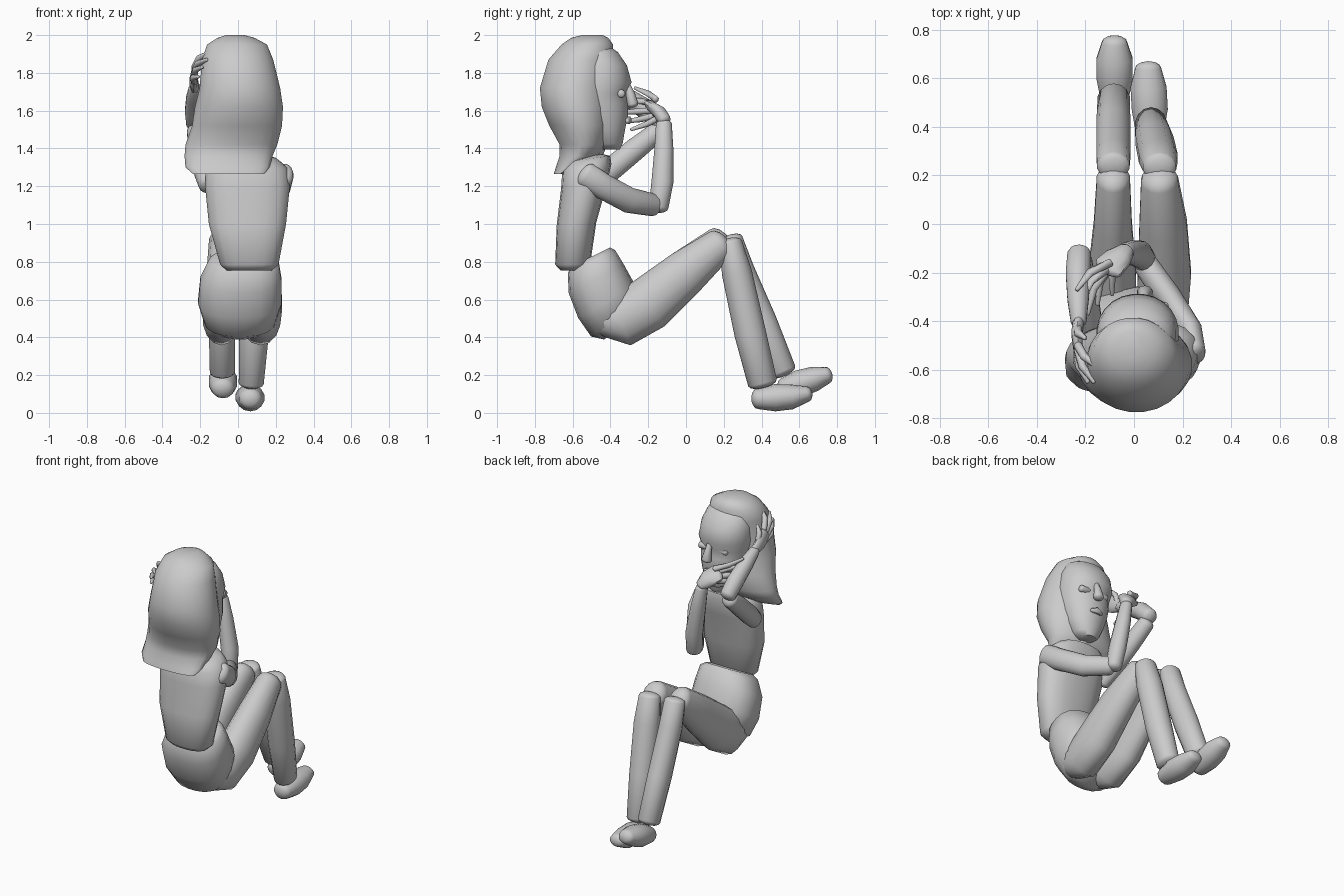
import bpy, bmesh
from math import cos, sin, pi, radians, sqrt
from mathutils import Vector as V


def skin(name, rings, angle=50):
    """Bridge rings of points into a closed, smooth-shaded mesh."""
    bm = bmesh.new()
    vs = [[bm.verts.new(p) for p in r] for r in rings]
    n = len(vs[0])
    for a, b in zip(vs, vs[1:]):
        for i in range(n):
            j = (i + 1) % n
            bm.faces.new((a[i], a[j], b[j], b[i]))
    bm.faces.new(vs[0][::-1])
    bm.faces.new(vs[-1])
    bmesh.ops.recalc_face_normals(bm, faces=bm.faces)
    me = bpy.data.meshes.new(name)
    bm.to_mesh(me)
    bm.free()
    ob = bpy.data.objects.new(name, me)
    bpy.context.collection.objects.link(ob)
    bpy.ops.object.select_all(action='DESELECT')
    ob.select_set(True)
    bpy.context.view_layer.objects.active = ob
    bpy.ops.object.shade_smooth_by_angle(angle=radians(angle))
    return ob


def ring(c, u, v, n, e=2.0):
    """Superellipse ring around c with half-axes u and v."""
    pts = []
    for i in range(n):
        a = 2 * pi * (i + .5) / n
        x, y = cos(a), sin(a)
        k = (abs(x) ** e + abs(y) ** e) ** (-1 / e)
        pts.append(V(c) + u * x * k + v * y * k)
    return pts


def body(name, rows, n=20, e=2.5):
    """Rows: (cx, cy, cz, half width, half depth, tilt in degrees)."""
    skin(name, [ring((x, y, z), V((rx, 0, 0)),
                     V((0, cos(radians(t)), sin(radians(t)))) * ry, n, e)
                for x, y, z, rx, ry, t in rows])


def stack(name, rows, n=24, e=2.3):
    """Rows: (z, cx, half width, y back, y front)."""
    body(name, [(cx, (b + f) / 2, z, rx, (f - b) / 2, 0) for z, cx, rx, b, f in rows], n, e)


def limb(name, pts, n=14, cap=.6):
    """Rounded tube. pts: (x, y, z, half width, half depth)."""
    P = [V(p[:3]) for p in pts]
    rings = []
    for i, p in enumerate(P):
        t = (P[min(i + 1, len(P) - 1)] - P[max(i - 1, 0)]).normalized()
        ref = V((1, 0, 0)) if abs(t.x) < .8 else V((0, 0, 1))
        u = (ref - t * ref.dot(t)).normalized()
        v = t.cross(u)
        a, b = pts[i][3:]
        steps = [(0, 1)]
        h = cap * (a + b) / 2
        if i == 0:
            steps = [(-h * s, sqrt(1 - s * s)) for s in (.98, .8, .45)] + steps
        elif i == len(P) - 1:
            steps += [(h * s, sqrt(1 - s * s)) for s in (.45, .8, .98)]
        for off, k in steps:
            rings.append(ring(p + t * off, u * a * k, v * b * k, n))
    skin(name, rings)


# Torso and pelvis
body("torso", [(.06, -.6, .755, .12, .065, 0), (.06, -.6, .785, .155, .093, 0),
               (.05, -.58, 1.0, .205, .105, 3), (.05, -.54, 1.2, .225, .122, 5),
               (.045, -.525, 1.3, .215, .132, 8), (.035, -.515, 1.345, .17, .115, 8),
               (.03, -.51, 1.36, .1, .07, 8)])
body("pelvis", [(.03, -.505, .825, .15, .115, 26), (.03, -.5, .8, .185, .14, 26),
                (.015, -.475, .71, .215, .165, 27), (.01, -.42, .59, .222, .175, 30),
                (.01, -.38, .49, .19, .15, 35), (.01, -.36, .44, .11, .09, 35)])

# Legs
limb("right_thigh", [(.115, -.42, .5, .09, .1), (.118, -.34, .495, .108, .145),
                     (.125, -.2, .575, .112, .145), (.12, .0, .745, .1, .122),
                     (.105, .18, .89, .078, .088)])
limb("left_thigh", [(-.085, -.42, .5, .085, .1), (-.087, -.34, .495, .1, .145),
                    (-.09, -.2, .575, .1, .145), (-.087, .0, .745, .08, .122),
                    (-.085, .185, .905, .07, .088)])
limb("right_shin", [(.105, .235, .9, .07, .062), (.1, .27, .74, .082, .08),
                    (.085, .34, .42, .08, .084), (.07, .405, .16, .068, .078)], cap=.4)
limb("left_shin", [(-.085, .24, .92, .068, .06), (-.085, .285, .76, .072, .075),
                   (-.085, .4, .48, .072, .082), (-.083, .51, .22, .068, .074)], cap=.4)
limb("right_foot", [(.065, .38, .075, .06, .055), (.065, .47, .08, .076, .072),
                    (.06, .56, .085, .076, .066), (.058, .64, .1, .055, .042)])
limb("left_foot", [(-.08, .52, .13, .06, .055), (-.08, .6, .155, .076, .072),
                   (-.08, .68, .18, .076, .066), (-.08, .745, .2, .054, .046)])

# Arms
limb("right_upper_arm", [(.25, -.53, 1.26, .045, .068), (.23, -.44, 1.2, .052, .068),
                         (.14, -.3, 1.125, .055, .068), (.05, -.17, 1.1, .052, .06)])
limb("right_forearm", [(.04, -.145, 1.09, .05, .052), (.025, -.125, 1.22, .052, .058),
                       (-.01, -.117, 1.4, .046, .05), (-.035, -.117, 1.53, .036, .042)])
limb("left_upper_arm", [(-.165, -.49, 1.21, .045, .055), (-.18, -.42, 1.27, .052, .062),
                        (-.205, -.27, 1.395, .055, .06), (-.222, -.15, 1.49, .05, .052)])
limb("left_forearm", [(-.225, -.125, 1.53, .05, .05), (-.23, -.2, 1.6, .052, .055),
                      (-.23, -.31, 1.67, .045, .048), (-.228, -.4, 1.72, .033, .035)])

# Hands with tapered fingers
limb("right_palm", [(-.035, -.115, 1.55, .038, .036), (-.065, -.14, 1.59, .06, .036),
                    (-.105, -.18, 1.62, .065, .028)], 10)
limb("left_palm", [(-.228, -.4, 1.72, .024, .035), (-.235, -.45, 1.755, .024, .05),
                   (-.23, -.51, 1.79, .02, .055)], 10)


def finger(name, a, b, bend, r=.018):
    m = (V(a) + V(b)) / 2 + V(bend)
    limb(name, [(*a, r, r), (*m, r * .95, r * .95), (*b, r * .5, r * .5)], 8)


for i, (a, b) in enumerate([((-.1, -.16, 1.66), (-.235, -.27, 1.72)),
                            ((-.115, -.19, 1.64), (-.21, -.31, 1.66)),
                            ((-.11, -.19, 1.6), (-.19, -.37, 1.59)),
                            ((-.1, -.18, 1.57), (-.15, -.33, 1.54)),
                            ((-.06, -.15, 1.56), (-.09, -.29, 1.5))]):
    finger(f"right_finger_{i}", a, b, (-.015, .015, 0))
for i, (a, b) in enumerate([((-.23, -.5, 1.83), (-.15, -.59, 1.91)),
                            ((-.23, -.52, 1.81), (-.165, -.65, 1.87)),
                            ((-.232, -.52, 1.78), (-.19, -.65, 1.83)),
                            ((-.232, -.51, 1.75), (-.21, -.62, 1.78)),
                            ((-.23, -.43, 1.77), (-.2, -.47, 1.86))]):
    finger(f"left_finger_{i}", a, b, (-.015, 0, .01))

# Neck, head and face
limb("neck", [(.03, -.53, 1.32, .07, .07), (.02, -.47, 1.48, .065, .07)])
stack("head", [(1.395, .035, .05, -.45, -.35), (1.425, .035, .085, -.5, -.335),
               (1.5, .03, .12, -.54, -.322), (1.58, .025, .145, -.6, -.305),
               (1.64, .02, .158, -.62, -.308), (1.69, .018, .165, -.62, -.318),
               (1.75, .015, .17, -.62, -.287), (1.84, .01, .163, -.6, -.312),
               (1.91, .01, .135, -.57, -.36), (1.95, .01, .07, -.53, -.42)], e=2.1)
limb("nose", [(.04, -.31, 1.74, .016, .014), (.042, -.295, 1.69, .021, .024),
              (.045, -.282, 1.635, .034, .03)], 10)
limb("mouth", [(0, -.312, 1.545, .012, .012), (.037, -.303, 1.55, .022, .016),
               (.075, -.312, 1.545, .012, .012)], 8)
for side, s in (("right", 1), ("left", -1)):
    x = .035 + s * .07
    limb(side + "_eye", [(x - .025, -.343, 1.69, .022, .022),
                         (x + .025, -.343, 1.69, .022, .022)], 10)

# Hair swept slightly to the left at its lower edge
stack("hair", [(2.0, -.015, .05, -.55, -.44), (1.985, -.01, .1, -.61, -.41),
               (1.95, -.005, .16, -.66, -.385), (1.87, -.002, .19, -.73, -.385),
               (1.72, .01, .215, -.775, -.4), (1.62, .005, .235, -.765, -.395),
               (1.52, -.005, .24, -.725, -.395), (1.42, -.035, .245, -.67, -.41),
               (1.36, -.05, .235, -.67, -.45), (1.3, -.055, .225, -.69, -.54),
               (1.265, -.05, .19, -.7, -.62)], e=2.0)
